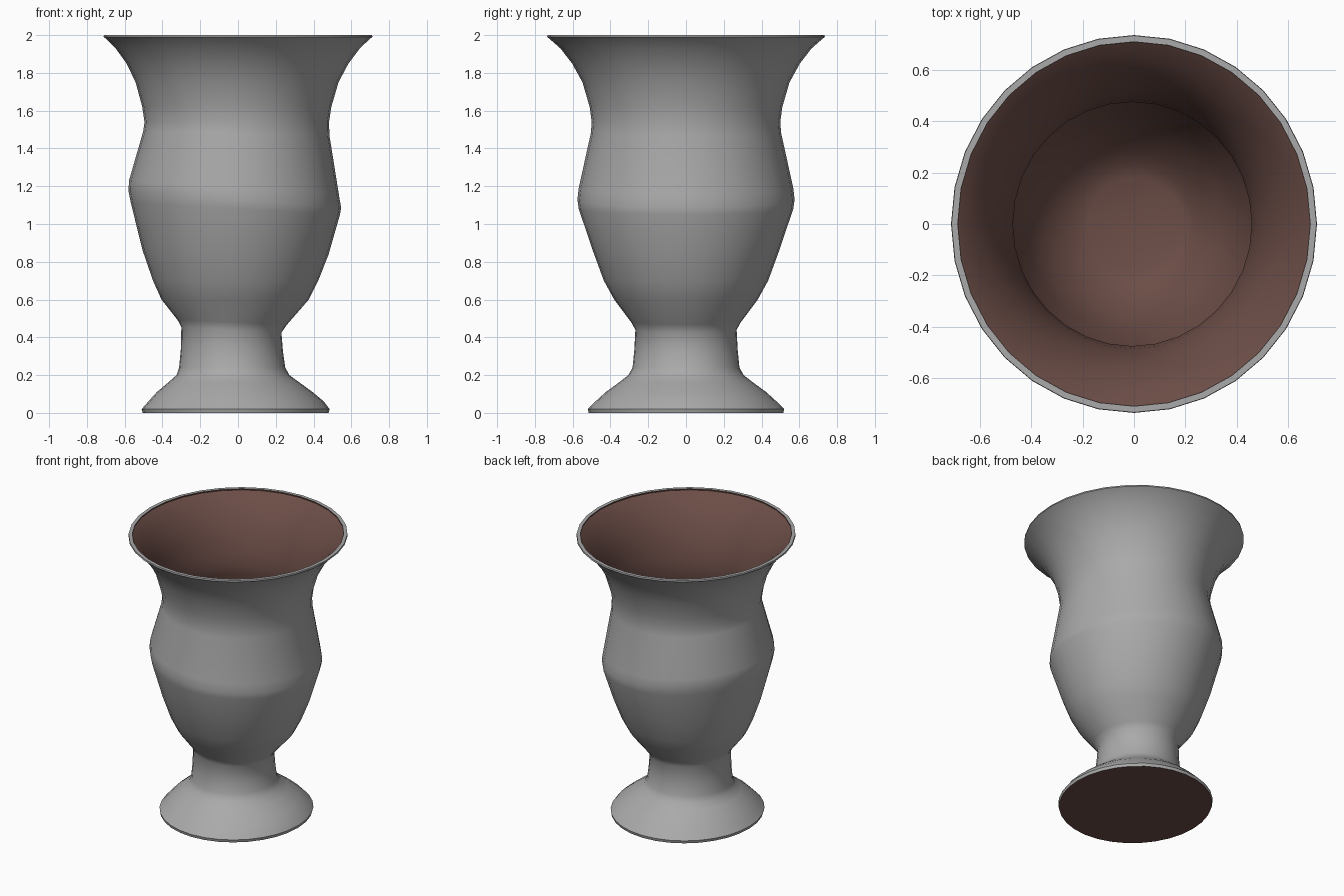
import bpy, bmesh, math

SEG = 32

# Colours
grey = bpy.data.materials.new("grey_glaze")
grey.diffuse_color = (0.40, 0.40, 0.40, 1)
brown = bpy.data.materials.new("brown_inside")
brown.diffuse_color = (0.150, 0.075, 0.063, 1)

# Outer rings: z, left x, right x, y radius, tilt (z drop towards +x)
outer = [
    (0.005, -0.505, 0.480, 0.515, 0),
    (0.020, -0.510, 0.485, 0.520, 0),
    (0.060, -0.475, 0.455, 0.480, 0),
    (0.110, -0.430, 0.395, 0.425, 0),
    (0.165, -0.365, 0.320, 0.350, 0),
    (0.200, -0.325, 0.272, 0.305, 0),
    (0.240, -0.312, 0.250, 0.283, 0),
    (0.330, -0.303, 0.238, 0.274, 0.005),
    (0.440, -0.300, 0.230, 0.268, 0.015),
    (0.480, -0.320, 0.260, 0.290, 0.012),
    (0.600, -0.405, 0.375, 0.380, 0),
    (0.700, -0.450, 0.425, 0.435, 0),
    (0.850, -0.505, 0.480, 0.490, 0.01),
    (1.080, -0.567, 0.540, 0.568, 0.03),
    (1.130, -0.580, 0.546, 0.575, 0.045),
    (1.190, -0.577, 0.535, 0.568, 0.04),
    (1.480, -0.502, 0.484, 0.504, 0.01),
    (1.540, -0.495, 0.482, 0.499, 0),
    (1.620, -0.507, 0.494, 0.510, 0),
    (1.750, -0.542, 0.532, 0.548, 0),
    (1.850, -0.590, 0.585, 0.603, 0),
    (1.930, -0.648, 0.645, 0.665, 0),
    (1.980, -0.698, 0.698, 0.722, 0),
    (1.990, -0.712, 0.712, 0.735, 0),
    (2.000, -0.710, 0.710, 0.733, 0),
]
# Inside of the bowl: the outer wall moved inwards, from the rim down to the floor
WALL = 0.024
inner = [(z, l + WALL, r - WALL, y - WALL, t) for z, l, r, y, t in outer if z >= 0.6][::-1]
inner += [(0.52, -0.31, 0.28, 0.29, 0), (0.47, -0.24, 0.23, 0.23, 0),
          (0.45, -0.18, 0.19, 0.18, 0)]


def add_ring(bm, z, left, right, ry, tilt):
    cx, rx = (left + right) / 2, (right - left) / 2
    ring = []
    for i in range(SEG):
        a = 2 * math.pi * i / SEG
        ring.append(bm.verts.new((cx + rx * math.cos(a), ry * math.sin(a),
                                  z - tilt * math.cos(a))))
    return ring


# Vase: foot, stem, bowl, rim and inside in one skin
bm = bmesh.new()
rings = [add_ring(bm, *p) for p in outer + inner]
for n in range(len(rings) - 1):
    lo, hi = rings[n], rings[n + 1]
    for i in range(SEG):
        j = (i + 1) % SEG
        f = bm.faces.new((lo[i], lo[j], hi[j], hi[i]))
        f.material_index = 1 if n >= len(outer) else 0

# Underside of the foot and floor of the bowl
bottom = bm.faces.new(rings[0][::-1])
floor = bm.faces.new(rings[-1])
bottom.material_index = floor.material_index = 1

# Stand the foot exactly on the ground
for v in rings[0]:
    v.co.z = 0
bmesh.ops.recalc_face_normals(bm, faces=bm.faces[:])

mesh = bpy.data.meshes.new("vase")
bm.to_mesh(mesh)
bm.free()
mesh.materials.append(grey)
mesh.materials.append(brown)
vase = bpy.data.objects.new("vase", mesh)
bpy.context.collection.objects.link(vase)

# Smooth shading, sharp foot and rim edges
bpy.context.view_layer.objects.active = vase
vase.select_set(True)
bpy.ops.object.shade_smooth_by_angle(angle=math.radians(50))
